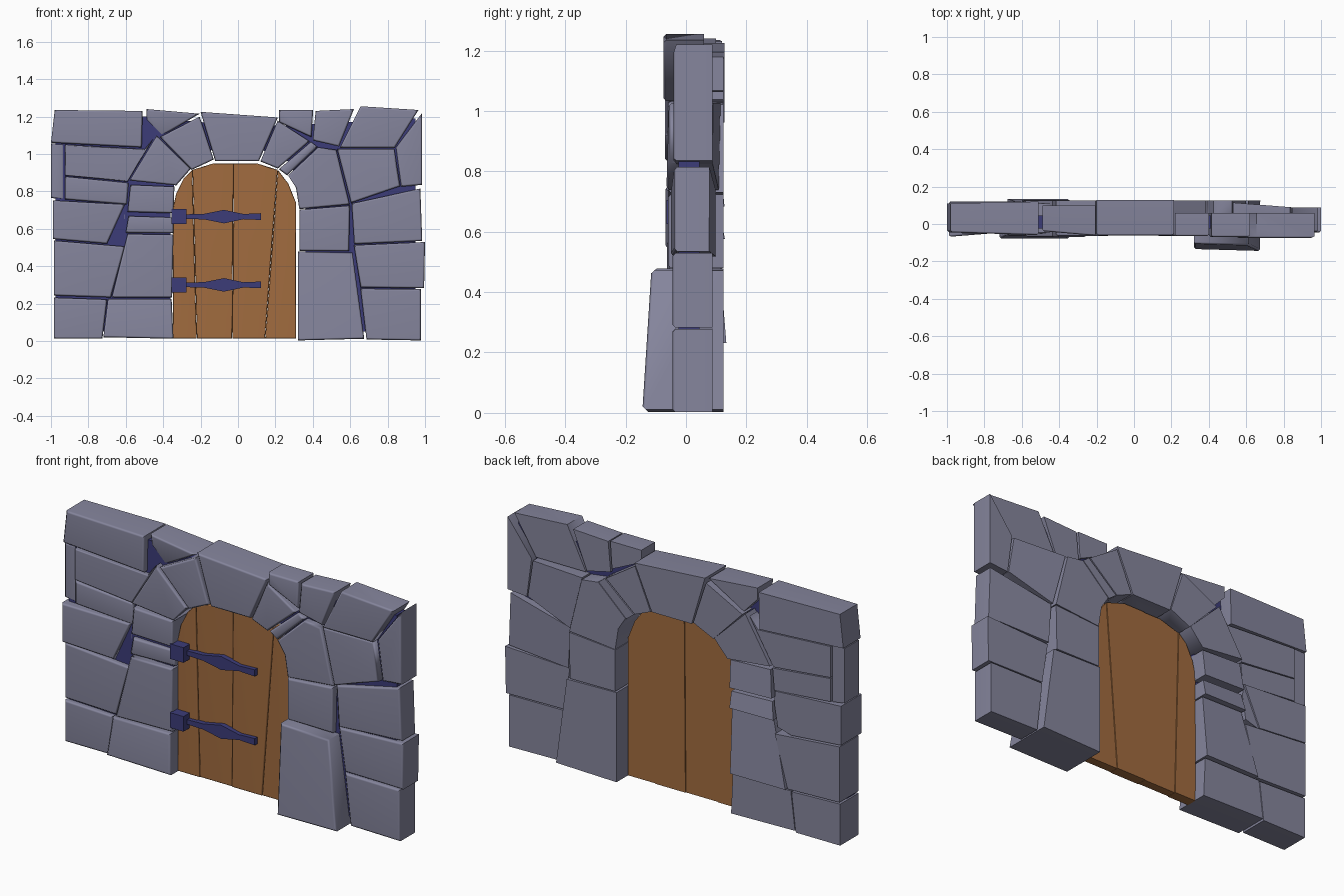
import bpy, bmesh
from math import radians


def material(name, rgb):
    m = bpy.data.materials.new(name)
    m.diffuse_color = (*rgb, 1)
    return m


STONE = material("grey_stone", (0.235, 0.235, 0.335))
WOOD = material("brown_wood", (0.36, 0.15, 0.05))
DARK = material("dark_blue", (0.045, 0.045, 0.19))


def block(name, outline, front, back, mat, chamfer=0.0, tilt=(0, 0), back_tilt=(0, 0)):
    """Extrude an (x, z) outline from front to back; tilt slopes a face along x and z."""
    cx = sum(p[0] for p in outline) / len(outline)
    cz = sum(p[1] for p in outline) / len(outline)
    bm = bmesh.new()

    def ring(y, t):
        return [bm.verts.new((x, y + t[0] * (x - cx) + t[1] * (z - cz), z)) for x, z in outline]

    f, b = ring(front, tilt), ring(back, back_tilt)
    face = bm.faces.new(f)
    bm.faces.new(b[::-1])
    n = len(f)
    for i in range(n):
        j = (i + 1) % n
        bm.faces.new((f[j], f[i], b[i], b[j]))
    bmesh.ops.recalc_face_normals(bm, faces=bm.faces[:])
    if chamfer:
        bmesh.ops.bevel(bm, geom=list(face.edges), offset=chamfer, segments=1,
                        profile=0.5, affect='EDGES', clamp_overlap=True)
        # Soft chamfers, hard corners
        for fc in bm.faces:
            fc.smooth = True
        for e in bm.edges:
            e.smooth = e.calc_face_angle(0) < radians(55)
    me = bpy.data.meshes.new(name)
    bm.to_mesh(me)
    bm.free()
    me.materials.append(mat)
    ob = bpy.data.objects.new(name, me)
    bpy.context.collection.objects.link(ob)
    if chamfer:
        ob.modifiers.new("even_shading", 'WEIGHTED_NORMAL').keep_sharp = True
    return ob


def stone(name, outline, front=-0.05, back=0.12, tilt=(0, 0), back_tilt=(0, 0)):
    block(name, outline, front, back, STONE, 0.01, tilt, back_tilt)


# Left wall, top to bottom
stone("left_top_stone", [(-.98, 1.235), (-.51, 1.23), (-.515, 1.035), (-1, 1.06)], -.052, .115, (-.03, 0), (.02, 0))
stone("left_top_wedge", [(-.49, 1.24), (-.205, 1.215), (-.41, 1.095), (-.49, 1.18)], -.04, .1, (-.1, -.15))
stone("left_upper_stone", [(-.925, 1.05), (-.5, 1.025), (-.45, 1.085), (-.59, .852), (-.925, .885)], -.05, .11)
stone("left_edge_filler", [(-1, 1.055), (-.93, 1.055), (-.93, .755), (-1, .765)], -.03, .1)
stone("left_thin_stone", [(-.925, .88), (-.585, .845), (-.595, .73), (-.925, .757)], -.045, .11, (.03, 0))
stone("left_middle_stone", [(-.99, .752), (-.605, .73), (-.7, .52), (-.99, .545)], -.055, .115, (.08, 0))
stone("left_middle_chip", [(-.6, .73), (-.595, .66), (-.615, .54), (-.7, .515)], -.02, .11, (-.25, 0))
stone("left_lower_stone", [(-.985, .537), (-.605, .505), (-.68, .233), (-.985, .243)], -.05, .12)
stone("left_corner_stone", [(-.985, .232), (-.7, .222), (-.725, .012), (-.985, .012)], -.05, .115)
stone("left_foot_stone", [(-.695, .225), (-.355, .225), (-.345, .012), (-.72, .02)], -.07, .115, (0, .08))
stone("left_jamb_lower", [(-.59, .572), (-.345, .568), (-.352, .232), (-.675, .232)], -.06, .12, (.03, 0), (0, -.08))
stone("left_jamb_middle", [(-.585, .668), (-.345, .66), (-.345, .576), (-.6, .578)], -.045, .12, (.05, 0), (0, -.2))
stone("left_jamb_upper", [(-.575, .835), (-.34, .825), (-.345, .683), (-.59, .69)], -.06, .12, (0, 0), (0, -.1))

# Ring of arch stones
stone("arch_left_low", [(-.435, 1.098), (-.253, .92), (-.33, .832), (-.58, .858)], -.07, .125)
stone("arch_left_high", [(-.418, 1.09), (-.205, 1.2), (-.13, .97), (-.248, .915)], -.065, .125)
stone("keystone", [(-.2, 1.225), (.213, 1.195), (.112, .962), (-.122, .962)], -.062, .127)
stone("arch_right_high", [(.212, 1.178), (.382, 1.068), (.213, .922), (.12, .96)], -.065, .125)
stone("arch_right_sliver", [(.39, 1.065), (.425, 1.038), (.263, .885), (.218, .918)], -.055, .125)
stone("arch_right_low", [(.428, 1.035), (.525, 1.022), (.597, .73), (.328, .705), (.31, .82), (.268, .885)], -.06, .125)

# Right wall, top to bottom
stone("right_top_small", [(.22, 1.235), (.402, 1.235), (.392, 1.09), (.22, 1.17)], -.065, .06)
stone("right_top_middle", [(.415, 1.23), (.62, 1.24), (.54, 1.04), (.4, 1.072)], -.07, .06)
stone("right_top_stone", [(.655, 1.255), (.965, 1.235), (.838, 1.033), (.545, 1.033)], -.075, .06)
stone("right_edge_top", [(.985, 1.22), (.985, .835), (.873, .825), (.845, 1.035)], -.042, .087)
stone("right_upper_stone", [(.53, 1.027), (.835, 1.027), (.867, .828), (.605, .738)], -.06, .1, (0, .03), (-.08, 0))
stone("right_middle_stone", [(.608, .735), (.975, .815), (.985, .535), (.622, .518)], -.045, .088, (.03, 0), (-.06, 0))
stone("right_jamb_upper", [(.328, .702), (.598, .724), (.593, .48), (.328, .482)], -.06, .125)
stone("right_jamb_lower", [(.32, .478), (.612, .472), (.675, .012), (.32, .003)], -.125, .125, (-.03, .06))
stone("right_lower_stone", [(.62, .512), (1, .529), (.995, .282), (.655, .287)], -.045, .088)
stone("right_corner_stone", [(.655, .28), (.978, .277), (.978, .003), (.687, .008)], -.045, .088)

# Mortar behind the joints, open at the doorway
arch = [(-.36, .05), (-.36, .78), (-.3, .95), (-.12, 1.03), (.11, 1.03), (.27, .96), (.36, .78), (.36, .05)]
block("mortar", [(-.975, .05)] + arch + [(.95, .05), (.95, 1.19), (.22, 1.15), (-.2, 1.17), (-.5, 1.2), (-.975, 1.2)],
      -.025, .045, DARK)

# Door planks
planks = [
    [(-.348, .012), (-.221, .012), (-.244, .915), (-.29, .87), (-.33, .79), (-.348, .71)],
    [(-.22, .012), (-.031, .012), (-.024, .95), (-.13, .95), (-.243, .915)],
    [(-.03, .012), (.144, .012), (.212, .915), (.1, .95), (-.023, .95)],
    [(.145, .012), (.31, .012), (.31, .74), (.27, .84), (.213, .915)],
]
for i, outline in enumerate(planks):
    block(f"door_plank_{i + 1}", outline, -.012 + .004 * (i % 2), .048 - .004 * (i % 2), WOOD, .005)

# Hinges: square plate and pointed strap
for label, z in (("lower", .3), ("upper", .665)):
    plate = [(-.355, z - .04), (-.275, z - .04), (-.275, z + .04), (-.355, z + .04)]
    block(f"{label}_hinge_plate", plate, -.064, -.005, DARK)
    half = [(-.28, .012), (-.18, .015), (-.075, .036), (.03, .014), (.122, .018)]
    strap = [(x, z - h) for x, h in half] + [(x, z + h) for x, h in half[::-1]]
    block(f"{label}_hinge_strap", strap, -.034, -.005, DARK)
